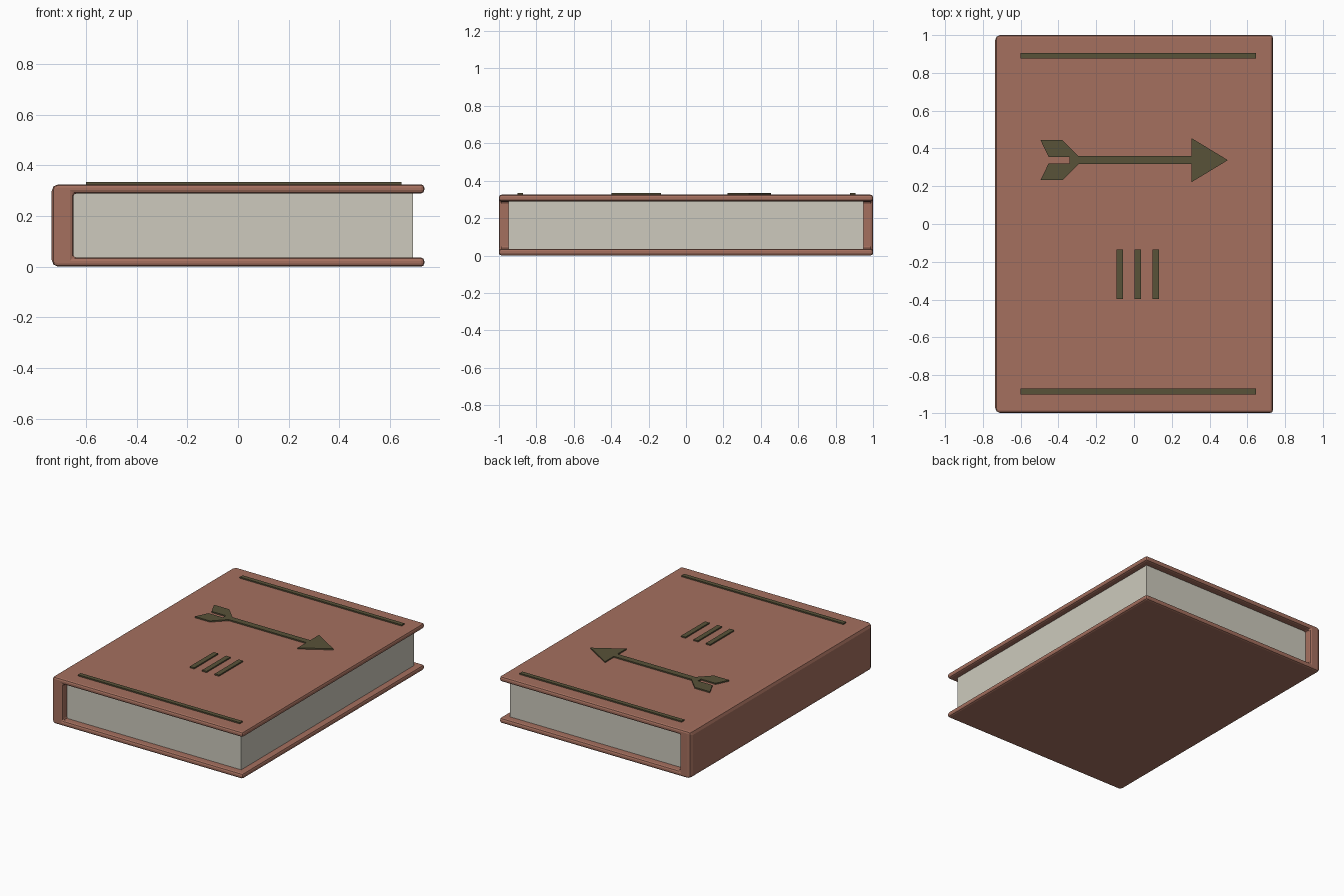
import bpy, bmesh

if "Cube" in bpy.data.objects:
    bpy.data.objects.remove(bpy.data.objects["Cube"])


def material(name, rgb):
    m = bpy.data.materials.new(name)
    m.diffuse_color = (*rgb, 1)
    m.use_nodes = True
    m.node_tree.nodes["Principled BSDF"].inputs["Base Color"].default_value = m.diffuse_color
    return m


leather = material("reddish_brown_leather", (0.376, 0.162, 0.114))
paper = material("cream_paper", (0.610, 0.591, 0.508))
olive = material("dark_olive", (0.098, 0.084, 0.040))


def prism(name, pts, vec, mat):
    """Extrude a closed 3D outline along vec into a solid."""
    bm = bmesh.new()
    face = bm.faces.new([bm.verts.new(p) for p in pts])
    ext = bmesh.ops.extrude_face_region(bm, geom=[face], use_keep_orig=True)
    moved = [g for g in ext["geom"] if isinstance(g, bmesh.types.BMVert)]
    bmesh.ops.translate(bm, verts=moved, vec=vec)
    bmesh.ops.recalc_face_normals(bm, faces=bm.faces[:])
    me = bpy.data.meshes.new(name)
    bm.to_mesh(me)
    bm.free()
    me.materials.append(mat)
    ob = bpy.data.objects.new(name, me)
    bpy.context.collection.objects.link(ob)
    return ob


def rect(x0, x1, y0, y1):
    return [(x0, y0), (x1, y0), (x1, y1), (x0, y1)]


# Cover: C-shaped profile (spine and two boards) running along y
L, R, S = -0.735, 0.735, -0.65
T, H = 0.036, 0.325
profile = [(L, 0), (R, 0), (R, T), (S, T), (S, H - T), (R, H - T), (R, H), (L, H)]
cover = prism("cover", [(x, -1, z) for x, z in profile], (0, 2, 0), leather)

# Softer rounding on the spine's outer edges than on the boards
me = cover.data
weights = me.attributes.new("bevel_weight_edge", "FLOAT", "EDGE")
for e in me.edges:
    on_spine = all(me.vertices[v].co.x < L + 0.001 for v in e.vertices)
    weights.data[e.index].value = 1.0 if on_spine else 0.5
bev = cover.modifiers.new("rounded_edges", "BEVEL")
bev.limit_method = "WEIGHT"
bev.width = 0.026
bev.segments = 2

# Page block
prism("pages", [(x, y, T - 0.006) for x, y in rect(S - 0.01, 0.69, -0.95, 0.95)],
      (0, 0, H - 2 * T + 0.012), paper)


def plate(name, outline):
    prism(name, [(x, y, H - 0.001) for x, y in outline], (0, 0, 0.0098), olive)


# Border lines at both ends of the front board
for name, y in (("upper_line", 0.891), ("lower_line", -0.887)):
    plate(name, rect(-0.60, 0.645, y - 0.015, y + 0.015))

# Three tally bars
for i, x in enumerate((-0.076, 0.019, 0.115)):
    plate(f"tally_bar_{i + 1}", rect(x - 0.017, x + 0.017, -0.397, -0.134))

# Arrow: upper half outline mirrored about its axis
AY = 0.338
half = [(0.304, 0.117), (0.304, 0.021), (-0.294, 0.021), (-0.378, 0.106),
        (-0.495, 0.106), (-0.452, 0.017), (-0.341, 0.017)]
outline = [(0.497, AY)] + [(x, AY + d) for x, d in half]
outline += [(x, AY - d) for x, d in reversed(half)]
plate("arrow", outline)
